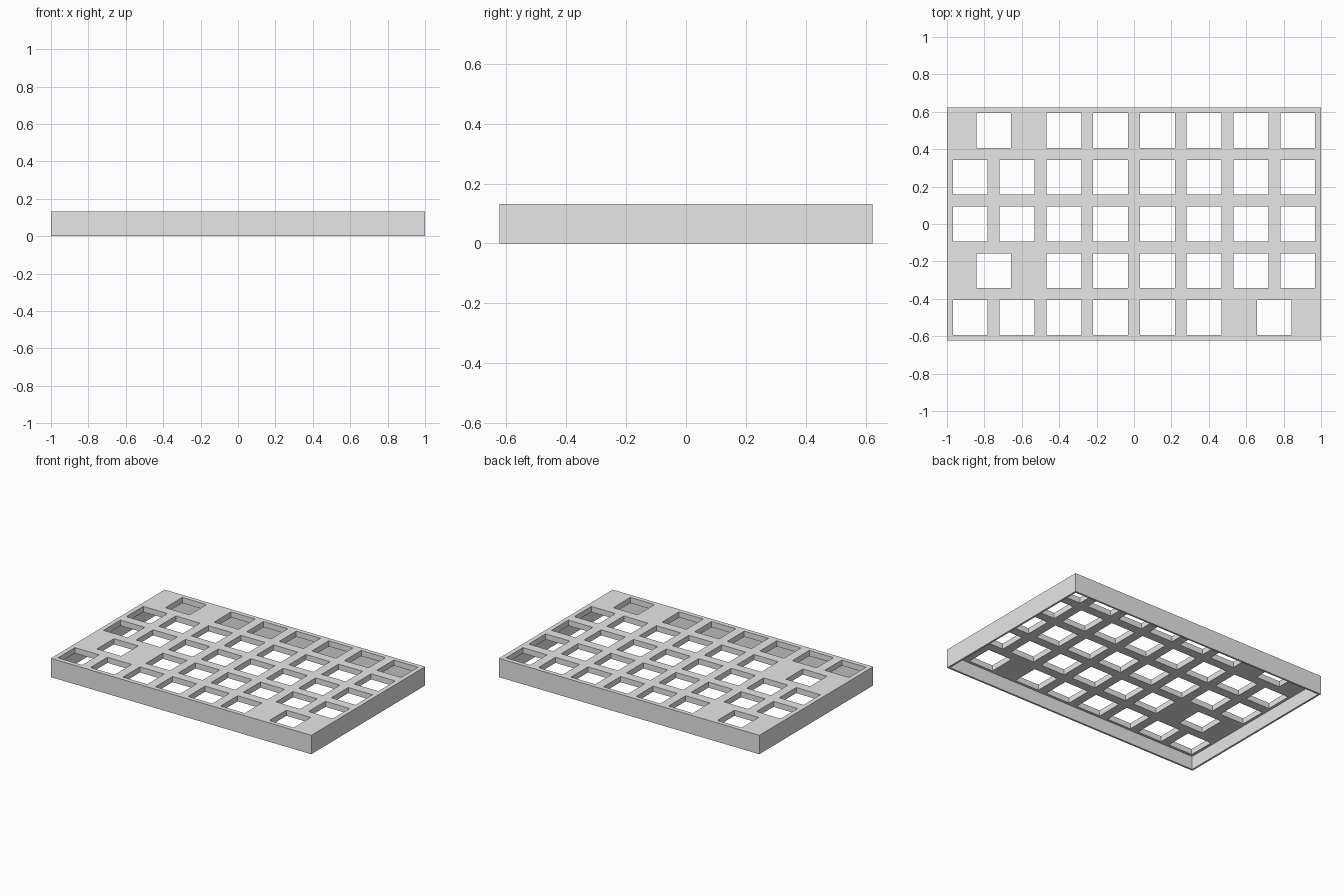
import bpy
import bmesh
from mathutils import Matrix, Vector

cube = bpy.data.objects.get("Cube")
if cube:
    bpy.data.objects.remove(cube, do_unlink=True)

WIDTH, DEPTH, HEIGHT = 2.0, 1.248, 0.131
WALL, PLATE = 0.013, 0.039
PITCH, HOLE = 0.25, 0.186

grey = bpy.data.materials.new("light_grey")
grey.use_nodes = True
colour = (0.8, 0.8, 0.8, 1.0)
grey.diffuse_color = colour
grey.node_tree.nodes["Principled BSDF"].inputs["Base Color"].default_value = colour


def boxes(name, items):
    """One object made of boxes, each given by its centre and size."""
    bm = bmesh.new()
    for centre, size in items:
        bmesh.ops.create_cube(
            bm, size=1,
            matrix=Matrix.Translation(centre) @ Matrix.Diagonal(Vector(size)).to_4x4())
    mesh = bpy.data.meshes.new(name)
    bm.to_mesh(mesh)
    bm.free()
    mesh.materials.append(grey)
    obj = bpy.data.objects.new(name, mesh)
    bpy.context.scene.collection.objects.link(obj)
    return obj


def cut(target, cutter):
    """Subtract the cutter from the target, then remove the cutter."""
    cutter.hide_render = True
    mod = target.modifiers.new("cut", "BOOLEAN")
    mod.operation = "DIFFERENCE"
    mod.solver = "EXACT"
    mod.object = cutter
    bpy.context.view_layer.objects.active = target
    bpy.ops.object.modifier_apply(modifier=mod.name)
    bpy.data.objects.remove(cutter, do_unlink=True)


# Case top: a plate with a thin skirt, open underneath
case = boxes("key_plate_case", [((0, 0, HEIGHT / 2), (WIDTH, DEPTH, HEIGHT))])
inside = HEIGHT - PLATE
cut(case, boxes("cavity_cutter", [
    ((0, 0, inside / 2 - 0.1),
     (WIDTH - 2 * WALL, DEPTH - 2 * WALL, inside + 0.2))]))

# Square key openings, with wide keys spanning one and a half or two columns
full_row = list(range(8))
wide_left = [0.5] + list(range(2, 8))
wide_right = list(range(6)) + [6.5]
rows = [wide_left, full_row, full_row, wide_left, wide_right]
openings = []
for r, columns in enumerate(rows):
    for c in columns:
        centre = ((c - 3.5) * PITCH, (2 - r) * PITCH, HEIGHT - PLATE / 2)
        openings.append((centre, (HOLE, HOLE, PLATE + 0.04)))
cut(case, boxes("opening_cutter", openings))
